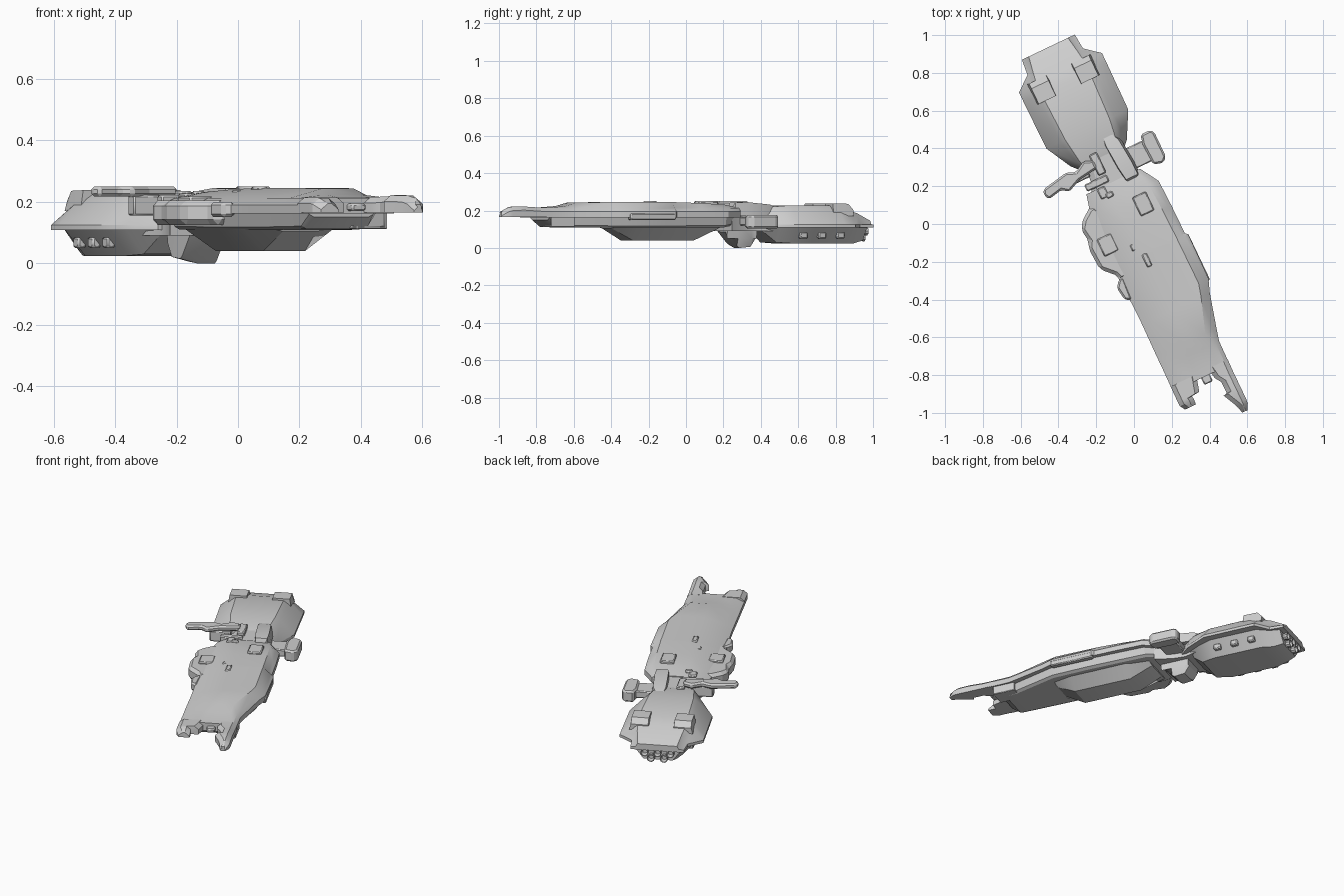
import bpy, bmesh, math

# Single hull colour
grey = bpy.data.materials.new("hull_grey")
grey.diffuse_color = (0.62, 0.62, 0.62, 1)


def world(s, t, z):
    """Ship axes (s forward, t sideways, z up) to the slanted pose."""
    return (s * 0.43 + t * 0.903, -s * 0.903 + t * 0.43, z)


def loft(name, stations, bevel=0):
    """Skin a row of (s, [(t, z), ...]) rings, capping both ends."""
    bm = bmesh.new()
    rings = [[bm.verts.new(world(s, t, z)) for t, z in ring] for s, ring in stations]
    for a, b in zip(rings, rings[1:]):
        for i in range(len(a)):
            j = (i + 1) % len(a)
            bm.faces.new((a[i], a[j], b[j], b[i]))
    bm.faces.new(rings[0])
    bm.faces.new(rings[-1])
    bmesh.ops.recalc_face_normals(bm, faces=bm.faces)
    me = bpy.data.meshes.new(name)
    bm.to_mesh(me)
    bm.free()
    me.materials.append(grey)
    ob = bpy.data.objects.new(name, me)
    bpy.context.collection.objects.link(ob)
    if bevel:
        mod = ob.modifiers.new("bevel", 'BEVEL')
        mod.width, mod.segments = bevel, 1
    bpy.ops.object.select_all(action='DESELECT')
    ob.select_set(True)
    bpy.context.view_layer.objects.active = ob
    bpy.ops.object.shade_smooth_by_angle(angle=math.radians(28))
    return ob


def box(name, s0, s1, t0, t1, z0, z1, bevel=0.006):
    ring = [(t0, z0), (t0, z1), (t1, z1), (t1, z0)]
    return loft(name, [(s0, ring), (s1, ring)], bevel)


def plan(name, pts, z0, z1, bevel=0.01):
    """Upright block from a plan outline of (s, t) points."""
    bm = bmesh.new()
    f = bm.faces.new([bm.verts.new(world(s, t, z0)) for s, t in pts])
    up = bmesh.ops.extrude_face_region(bm, geom=[f])["geom"]
    for v in up:
        if isinstance(v, bmesh.types.BMVert):
            v.co.z = z1
    bmesh.ops.recalc_face_normals(bm, faces=bm.faces)
    me = bpy.data.meshes.new(name)
    bm.to_mesh(me)
    bm.free()
    me.materials.append(grey)
    ob = bpy.data.objects.new(name, me)
    bpy.context.collection.objects.link(ob)
    mod = ob.modifiers.new("bevel", 'BEVEL')
    mod.width, mod.segments = bevel, 1
    return ob


C = -0.007  # centre line of the engine section

# Engine section: upper shell (s, rim half width, top half width, top z)
shell = [(-1.04, .155, .115, .145), (-.955, .163, .13, .185), (-.89, .243, .14, .205),
         (-.83, .243, .14, .226), (-.56, .24, .13, .228), (-.42, .165, .11, .217),
         (-.36, .11, .08, .20)]
loft("engine_shell", [(s, [(C - w, .108), (C - w, .125), (C - w + (w - p) * .75, z - .018),
                           (C - p, z), (C + p, z), (C + w - (w - p) * .75, z - .018),
                           (C + w, .125), (C + w, .108)]) for s, w, p, z in shell])

# Engine section: lower tub (s, upper half width, lower half width, bottom z)
tub = [(-1.01, .14, .085, .04), (-.95, .155, .1, .025), (-.88, .2, .125, .024),
       (-.58, .2, .125, .024), (-.49, .165, .10, .03), (-.41, .12, .07, .10)]
loft("engine_tub", [(s, [(C - w, .112), (C - b, z), (C + b, z), (C + w, .112)])
                    for s, w, b, z in tub])

# Five exhaust nozzles, hollow at the back
for i, (t, z) in enumerate([(-.075, .09), (0, .09), (.075, .09), (-.038, .058), (.038, .058)]):
    loft("nozzle_%d" % i, [(s, [(C + t + r * math.cos(k * math.pi / 5), z + r * math.sin(k * math.pi / 5))
                                for k in range(10)])
                           for s, r in [(-.99, .018), (-1.038, .024), (-1.038, .019), (-1.015, .013)]])

# Raised shoulder pads and lower side bumps on the engine section
for side in (-1, 1):
    t = C + side * .125
    loft("shoulder_pad", [(s, [(t - .06, .17), (t - .05, z), (t + .05, z), (t + .06, .17)])
                          for s, z in [(-.91, .205), (-.88, .236), (-.80, .238), (-.79, .238)]])
    for k in range(3):
        s = -.86 + k * .11
        t = C + side * .165
        box("tub_bump", s, s + .045, t - .015, t + .015, .05, .085)

# Neck joining both halves, with the hanging block below
loft("neck", [(s, [(-w, .09), (-w, .19), (-w + .03, .21), (w - .03, .21), (w, .19), (w, .09)])
              for s, w in [(-.48, .13), (-.38, .10), (-.30, .11), (-.2, .15)]])
loft("hanging_block", [(s, [(-.075, .12), (-.07, z + .015), (-.01, z), (.055, z), (.07, .05), (.075, .12)])
                       for s, z in [(-.385, .05), (-.355, .006), (-.29, 0), (-.275, .01), (-.21, .085)]])

# Top housing over the neck
loft("neck_housing", [(s, [(a, .17), (a + .008, z), (b - .012, z), (b, .17)])
                      for s, a, b, z in [(-.50, .045, .10, .215), (-.44, .035, .13, .232),
                                         (-.30, .045, .143, .245), (-.23, .055, .143, .243),
                                         (-.215, .06, .13, .21)]])
box("neck_rib", -.43, -.31, -.06, -.015, .18, .235)
box("neck_plate", -.30, -.26, -.15, -.02, .18, .222)

# Right side pod on its arm
plan("side_pod", [(-.412, .235), (-.412, .29), (-.395, .306), (-.25, .306), (-.226, .28),
                  (-.24, .228), (-.36, .222)], .105, .175)
box("pod_arm", -.38, -.26, .08, .24, .12, .165)

# Left side boom
plan("left_boom", [(-.395, -.05), (-.415, -.10), (-.38, -.16), (-.40, -.21), (-.385, -.285),
                   (-.372, -.352), (-.345, -.365), (-.312, -.35), (-.328, -.27),
                   (-.302, -.235), (-.335, -.16), (-.35, -.05)], .217, .250)
box("boom_foot", -.375, -.325, -.22, -.10, .155, .222)

# Front hull deck (s, left, right, plateau left, plateau right, plateau z)
deck = [(-.25, -.16, .155, -.06, .12, .215), (-.15, -.185, .216, -.05, .16, .232),
        (.0, -.20, .221, -.03, .168, .240), (.16, -.20, .222, -.015, .172, .245),
        (.172, -.20, .236, -.015, .172, .245), (.43, -.19, .232, -.02, .174, .245),
        (.50, -.19, .206, -.022, .155, .245), (.69, -.193, .156, -.027, .09, .243),
        (.753, -.193, .14, -.04, .085, .224), (.89, -.195, .138, -.06, .08, .213)]
loft("front_deck", [(s, [(l, .163), (l, .19), (l + .05, .212), (a, z), (b, z),
                         (r - .02, min(z, .214)), (r, .195), (r, .163)])
                    for s, l, r, a, b, z in deck])


def prong(name, stations):
    loft(name, [(s, [(l, .165), (l, z - .02), (l + .025, z), (r - .025, z), (r, z - .02), (r, .165)])
                for s, l, r, z in stations])


# Forked bow
prong("long_prong", [(.86, .025, .14, .216), (.92, .035, .138, .216), (.955, .058, .138, .218),
                     (1.02, .058, .138, .222), (1.025, .038, .138, .222), (1.09, .07, .138, .22),
                     (1.115, .08, .136, .213), (1.148, .088, .118, .192)])
prong("short_prong", [(.86, -.195, -.045, .215), (.95, -.196, -.07, .215), (.955, -.196, -.115, .215),
                      (.975, -.195, -.112, .212), (1.003, -.178, -.115, .195)])
box("bow_sensor", .87, .93, -.03, .02, .17, .195)

# Left sponson and edge blister
plan("left_sponson", [(-.18, -.15), (-.175, -.182), (-.135, -.235), (-.093, -.266), (-.02, -.255),
                      (.014, -.273), (.139, -.266), (.2, -.206), (.24, -.19), (.24, -.12),
                      (-.1, -.1)], .125, .205, .018)
plan("edge_blister", [(.225, -.17), (.232, -.2), (.268, -.2275), (.34, -.217), (.36, -.18)],
     .15, .2)
box("right_edge_strip", .17, .44, .20, .237, .15, .185)

# Lower hull (s, left, right, bottom z)
lower = [(-.24, -.13, .13, .125), (-.15, -.17, .19, .11), (.2, -.17, .2, .108),
         (.45, -.165, .195, .108), (.72, -.165, .115, .11), (.80, -.165, .10, .112),
         (.85, -.16, .095, .15)]
loft("lower_hull", [(s, [(l, .168), (l + .012, z + .01), (l + .03, z), (r - .03, z),
                         (r - .012, z + .01), (r, .168)]) for s, l, r, z in lower])
# Bow gun tray under the long prong
box("bow_tray_floor", .72, .86, .02, .13, .112, .122, .003)
box("bow_tray_wall", .72, .86, .118, .13, .112, .168, .003)

# Keel
loft("keel", [(s, [(-w, .112), (-b, z), (b, z), (w, .112)])
              for s, w, b, z in [(-.15, .12, .07, .10), (-.01, .145, .075, .04),
                                 (.35, .145, .075, .04), (.47, .12, .06, .105)]])

# Deck details: raised hatches, ribs and small fittings
box("deck_hatch", -.13, -.02, .05, .13, .22, .25)
box("sponson_turret", -.01, .09, -.215, -.13, .19, .218)
box("deck_rib", .165, .24, -.035, -.005, .22, .25)
box("deck_fitting_a", -.25, -.19, -.10, -.055, .19, .228)
box("deck_fitting_b", -.21, -.18, -.07, -.03, .19, .235)
box("deck_fitting_c", .09, .13, -.07, -.04, .2, .237)
